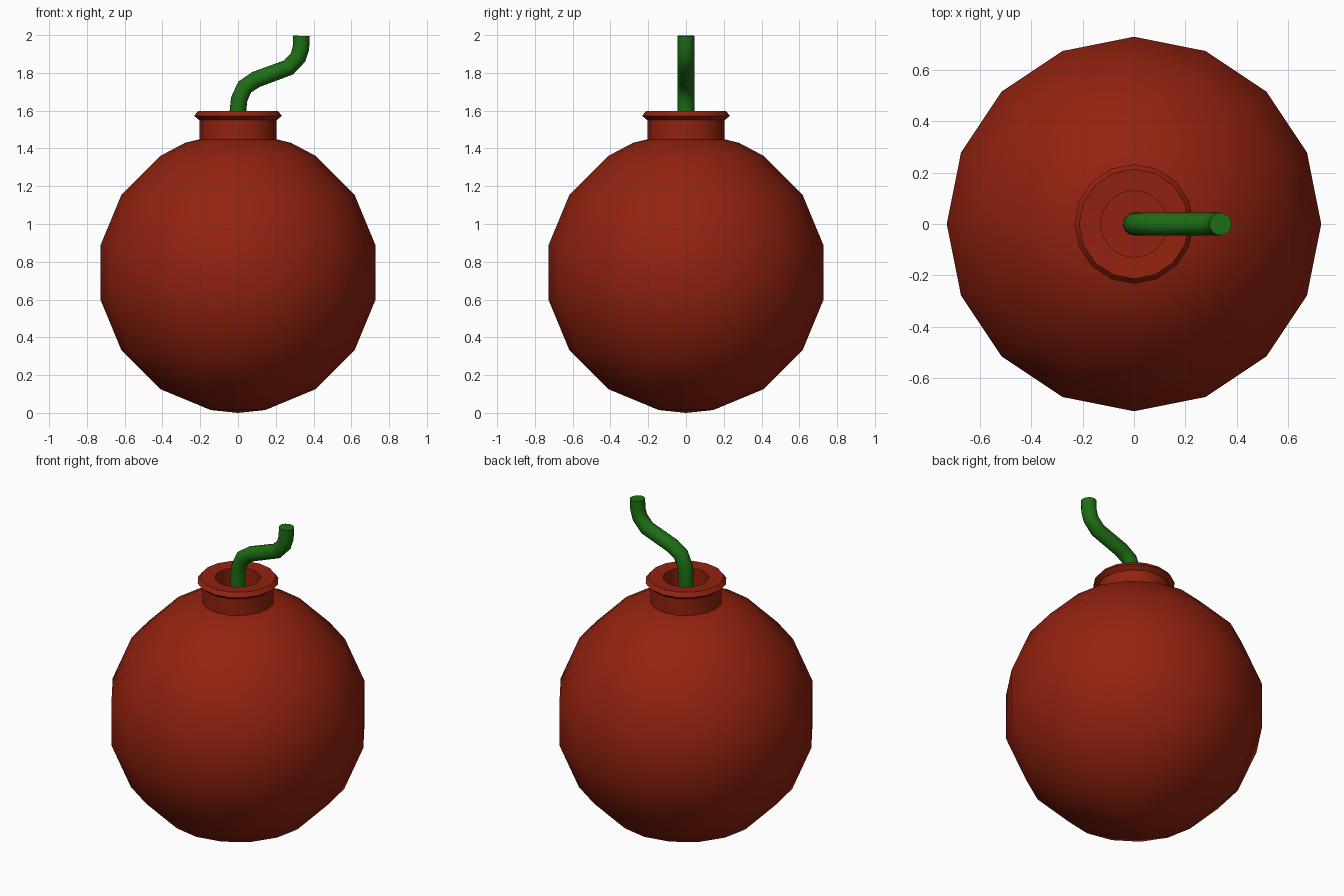
import bpy, bmesh, math

if "Cube" in bpy.data.objects:
    bpy.data.objects.remove(bpy.data.objects["Cube"])


def paint(obj, name, color):
    mat = bpy.data.materials.new(name)
    mat.diffuse_color = color
    mat.use_nodes = True
    mat.node_tree.nodes["Principled BSDF"].inputs["Base Color"].default_value = mat.diffuse_color
    obj.data.materials.clear()
    obj.data.materials.append(mat)


def smooth(obj, degrees):
    bpy.ops.object.select_all(action='DESELECT')
    obj.select_set(True)
    bpy.context.view_layer.objects.active = obj
    bpy.ops.object.shade_smooth_by_angle(angle=math.radians(degrees))


def lathe(name, profile, sides):
    """Revolve (radius, z) points around the z axis."""
    bm = bmesh.new()
    verts = [bm.verts.new((r, 0, z)) for r, z in profile]
    edges = [bm.edges.new(pair) for pair in zip(verts, verts[1:])]
    bmesh.ops.spin(bm, geom=verts + edges, cent=(0, 0, 0), axis=(0, 0, 1),
                   angle=math.tau, steps=sides, use_merge=False)
    bmesh.ops.remove_doubles(bm, verts=bm.verts, dist=0.0005)
    bmesh.ops.recalc_face_normals(bm, faces=bm.faces)
    mesh = bpy.data.meshes.new(name)
    bm.to_mesh(mesh)
    bm.free()
    obj = bpy.data.objects.new(name, mesh)
    bpy.context.collection.objects.link(obj)
    return obj


# Round body: sphere rings from the bottom pole to the shoulder
R, CZ = 0.742, 0.743
profile = [(0, 0.0)]
for i in range(7):
    a = math.radians(-78.75 + 22.5 * i)
    profile.append((R * math.cos(a), CZ + R * math.sin(a)))
# Shoulder, neck, flared lip and the recess for the fuse
profile += [(0.28, 1.43), (0.205, 1.448), (0.205, 1.55), (0.232, 1.572),
            (0.213, 1.597), (0.13, 1.592), (0.13, 1.46), (0, 1.46)]
body = lathe("bomb_body", profile, 16)
smooth(body, 35)
paint(body, "red", (0.29, 0.016, 0.005, 1))

# Bent fuse: round tube along a path in the xz plane
path = [(0, 1.455), (0, 1.60), (0.006, 1.66), (0.035, 1.725), (0.095, 1.765),
        (0.268, 1.829), (0.318, 1.882), (0.333, 1.93), (0.336, 1.996)]
curve = bpy.data.curves.new("fuse", 'CURVE')
curve.dimensions = '3D'
curve.bevel_depth = 0.044
curve.bevel_resolution = 6
curve.use_fill_caps = True
spline = curve.splines.new('POLY')
spline.points.add(len(path) - 1)
for point, (x, z) in zip(spline.points, path):
    point.co = (x, 0, z, 1)
fuse = bpy.data.objects.new("fuse", curve)
bpy.context.collection.objects.link(fuse)
bpy.ops.object.select_all(action='DESELECT')
fuse.select_set(True)
bpy.context.view_layer.objects.active = fuse
bpy.ops.object.convert(target='MESH')
smooth(fuse, 50)
paint(fuse, "green", (0.013, 0.156, 0.007, 1))
